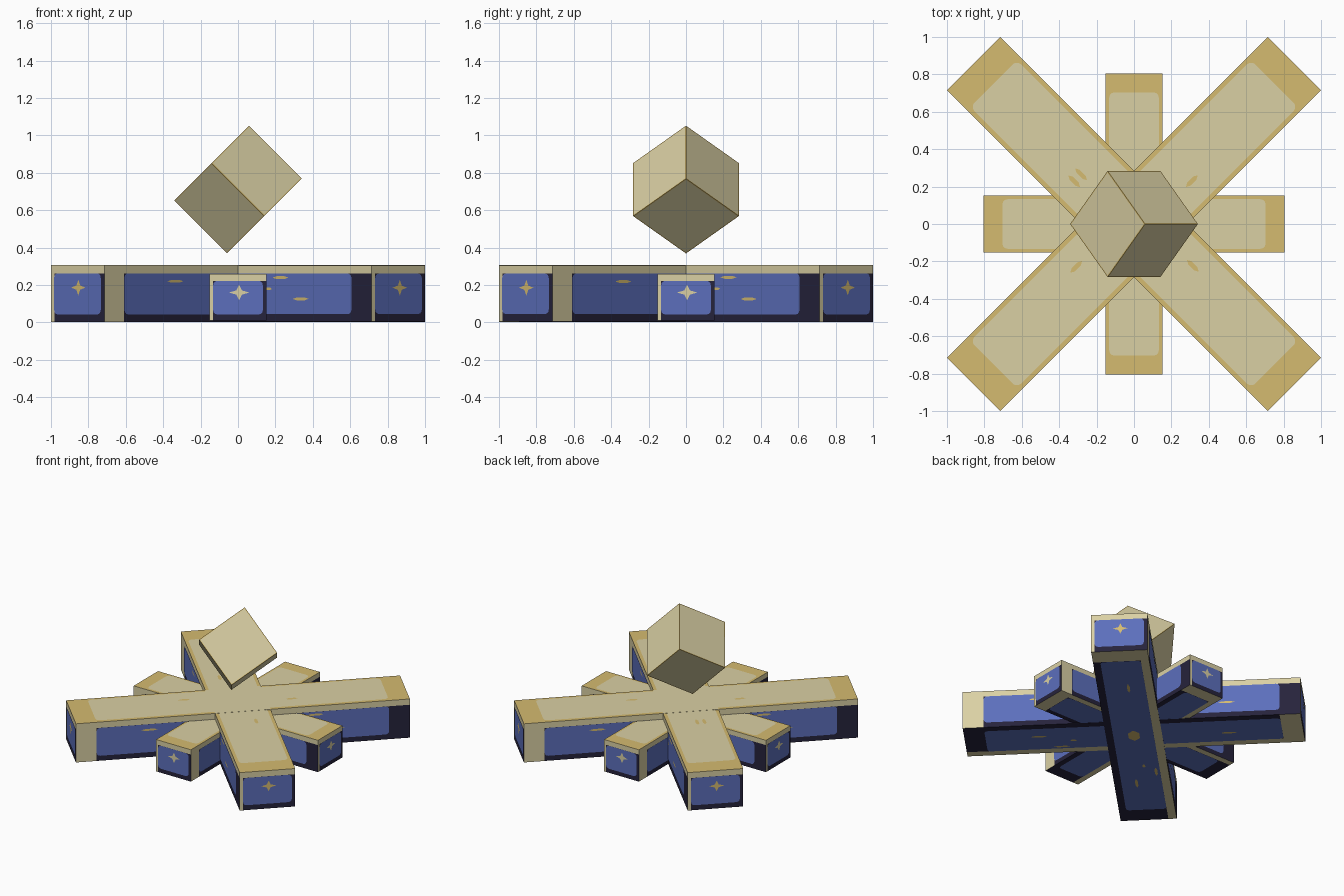
import bpy, bmesh, math
from mathutils import Vector, Matrix

if "Cube" in bpy.data.objects:
    bpy.data.objects.remove(bpy.data.objects["Cube"])


def srgb(*rgb):
    return [((c / 255 + 0.055) / 1.055) ** 2.4 for c in rgb] + [1]


def material(name, colour):
    m = bpy.data.materials.new(name)
    m.use_nodes = True
    m.diffuse_color = colour
    m.node_tree.nodes["Principled BSDF"].inputs["Base Color"].default_value = colour
    return m


MATS = [material("cream", srgb(218, 208, 164)),
        material("gold", srgb(213, 187, 112)),
        material("blue", srgb(92, 111, 188)),
        material("dark_navy", srgb(38, 35, 60))]
CREAM, GOLD, BLUE, NAVY = range(4)
MARGIN = 0.062


def finish(bm, name, matrix):
    mesh = bpy.data.meshes.new(name)
    bm.to_mesh(mesh)
    bm.free()
    for m in MATS:
        mesh.materials.append(m)
    obj = bpy.data.objects.new(name, mesh)
    bpy.context.collection.objects.link(obj)
    obj.matrix_world = matrix
    return obj


class Side:
    """One rectangular side of a beam, painted in 0..1 coordinates."""

    def __init__(self, bm, origin, u, v):
        self.bm, self.o, self.u, self.v = bm, Vector(origin), Vector(u), Vector(v)
        self.n = self.u.cross(self.v).normalized()

    def patch(self, points, mat, lift=0.0):
        verts = [self.bm.verts.new(self.o + self.u * a + self.v * b + self.n * lift)
                 for a, b in points]
        self.bm.faces.new(verts).material_index = mat

    def grid(self, us, vs, rule):
        for i in range(len(us) - 1):
            for j in range(len(vs) - 1):
                a, b, c, d = us[i], us[i + 1], vs[j], vs[j + 1]
                self.patch([(a, c), (b, c), (b, d), (a, d)], rule(i, j))

    def rounded(self, u0, u1, v0, v1, mat, radius=0.025):
        ru, rv = radius / self.u.length, radius / self.v.length
        pts = []
        corners = [(u1 - ru, v0 + rv), (u1 - ru, v1 - rv), (u0 + ru, v1 - rv), (u0 + ru, v0 + rv)]
        for k, (cu, cv) in enumerate(corners):
            for s in range(4):
                t = math.radians(90 * k - 90 + 30 * s)
                pts.append((cu + ru * math.cos(t), cv + rv * math.sin(t)))
        self.patch(pts, mat, 0.002)

    def dash(self, u, v, du=0.05, dv=0.05):
        self.patch([(u - du / 2, v), (u - du / 4, v - dv / 2), (u + du / 4, v - dv / 2),
                    (u + du / 2, v), (u + du / 4, v + dv / 2), (u - du / 4, v + dv / 2)],
                   GOLD, 0.0035)

    def star(self, u, v, mat, size=0.042):
        pts = []
        for k in range(8):
            r = size if k % 2 == 0 else size * 0.38
            t = k * math.pi / 4
            pts.append((u + 1.3 * r * math.cos(t) / self.u.length,
                        v + r * math.sin(t) / self.v.length))
        self.patch(pts, mat, 0.0035)


def beam(name, L, W, z0, z1, angle, long_beam, top_marks=()):
    bm = bmesh.new()
    x, y, H = L / 2, W / 2, z1 - z0
    up = (0, 0, H)
    walls = [Side(bm, (-x, -y, 0), (L, 0, 0), up), Side(bm, (x, -y, 0), (0, W, 0), up),
             Side(bm, (x, y, 0), (-L, 0, 0), up), Side(bm, (-x, y, 0), (0, -W, 0), up)]
    bottom = Side(bm, (x, -y, 0), (-L, 0, 0), (0, W, 0))

    # Framed walls and underside: light left and top strips, dark right and bottom
    m = MARGIN
    for side in walls + [bottom]:
        side.grid([0, m, 1 - m, 1], [0, 0.13, 0.85, 1],
                  lambda i, j: CREAM if i == 0 or j == 2 else NAVY)
        side.rounded(m, 1 - m, 0.13, 0.85, BLUE)

    # Star on each end, dashes along the long sides
    for side in (walls[1], walls[3]):
        side.star(0.52, 0.6, GOLD if long_beam else CREAM)
    if long_beam:
        for side in (walls[0], walls[2], bottom):
            side.dash(0.22, 0.71 if side is not bottom else 0.55)
            side.dash(0.78, 0.4)
            side.dash(0.717, 0.78)
            side.dash(0.68, 0.58, 0.02)
        bottom.dash(0.5, 0.5, 0.06, 0.2)

    # Gold-rimmed top, with the rim left out where the beams cross
    top = Side(bm, (-x, -y, H), (L, 0, 0), (0, W, 0))
    c = y / L if long_beam else 0.01
    top.grid([0, m, 0.5 - c, 0.5 + c, 1 - m, 1], [0, m, 1 - m, 1],
             lambda i, j: CREAM if i == 2 else GOLD)
    top.rounded(m, 1 - m, m, 1 - m, CREAM, 0.03)
    for u, v in top_marks:
        top.dash(u, v, 0.037, 0.06)

    return finish(bm, name, Matrix.Translation((0, 0, z0)) @ Matrix.Rotation(math.radians(angle), 4, "Z"))


# Crossed beams
beam("long_beam_a", 2.424, 0.403, 0.003, 0.308, 45, True, [(0.657, 0.36), (0.343, 0.64)])
beam("long_beam_b", 2.424, 0.403, 0.006, 0.305, 135, True,
     [(0.66, 0.66), (0.66, 0.53), (0.343, 0.34)])
beam("short_beam_x", 1.608, 0.304, 0.009, 0.26, 0, False)
beam("short_beam_y", 1.608, 0.304, 0.009, 0.26, 90, False)

# Tilted floating cube with thin gold edges
bm = bmesh.new()
bmesh.ops.create_cube(bm, size=0.4)
for f in bmesh.ops.inset_individual(bm, faces=bm.faces[:], thickness=0.009)["faces"]:
    f.material_index = GOLD
tilt = Matrix.Rotation(math.radians(45), 4, "Y") @ Matrix.Rotation(math.radians(45), 4, "X")
finish(bm, "floating_cube", Matrix.Translation((0, 0, 0.71)) @ tilt)
